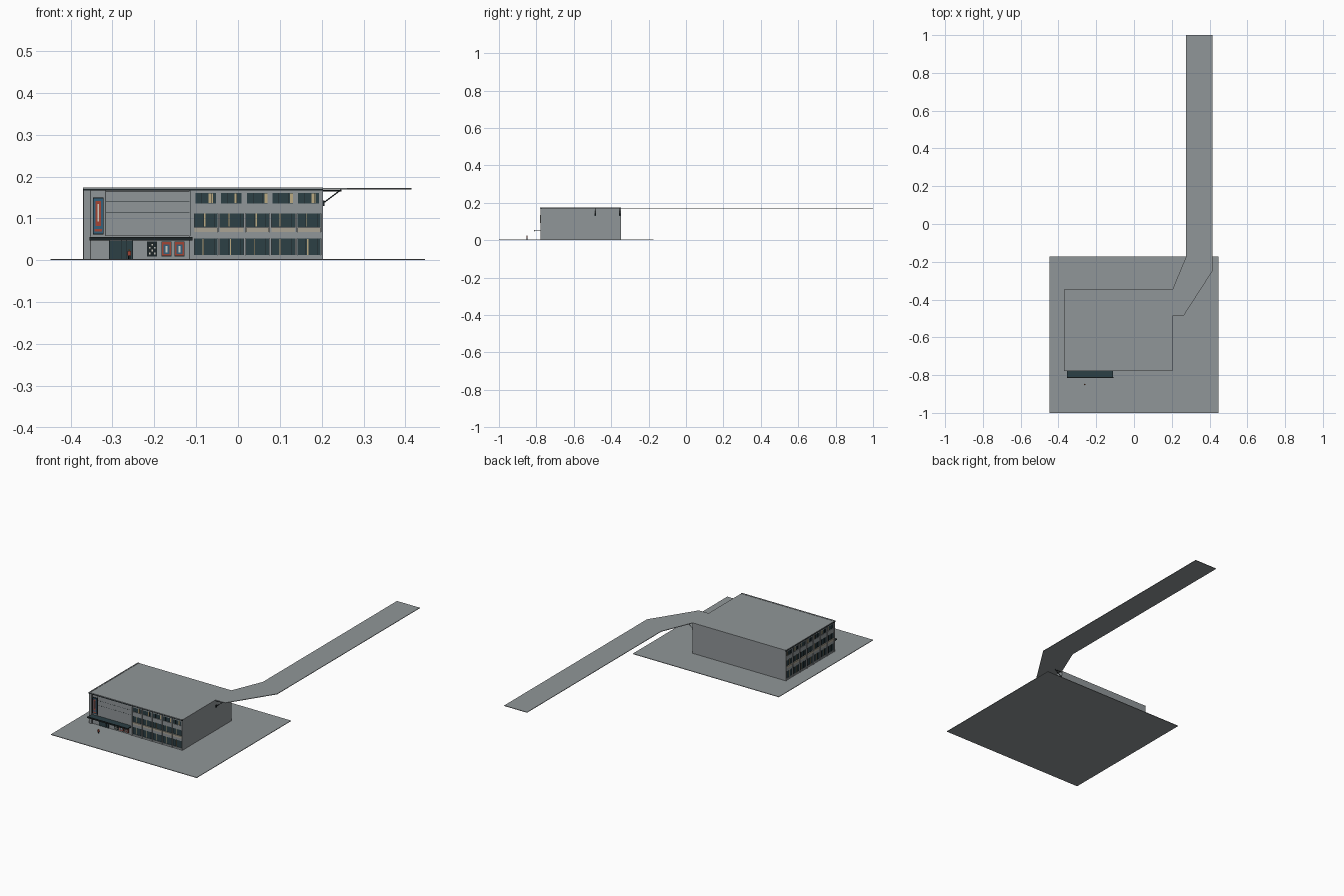
import bpy, bmesh, random
from mathutils import Matrix, Vector

random.seed(4)
if "Cube" in bpy.data.objects:
    bpy.data.objects.remove(bpy.data.objects["Cube"])


def material(name, r, g, b):
    m = bpy.data.materials.new(name)
    m.use_nodes = True
    m.diffuse_color = (r, g, b, 1)
    m.node_tree.nodes["Principled BSDF"].inputs["Base Color"].default_value = (r, g, b, 1)
    return m


GREY = material("concrete grey", .28, .305, .315)
TEAL = material("dark teal glass", .025, .05, .06)
DARK = material("near black trim", .012, .018, .02)
TAN = material("tan curtain", .5, .4, .22)
BEIGE = material("pale beige", .4, .37, .3)
RED = material("brick red", .36, .06, .035)
BLUE = material("poster blue", .035, .12, .2)
CREAM = material("cream", .65, .62, .55)


def finish(name, bm, mat):
    bmesh.ops.recalc_face_normals(bm, faces=bm.faces)
    mesh = bpy.data.meshes.new(name)
    bm.to_mesh(mesh)
    bm.free()
    mesh.materials.append(mat)
    ob = bpy.data.objects.new(name, mesh)
    bpy.context.collection.objects.link(ob)
    return ob


def boxes(name, mat, spans):
    """One object from boxes given as x0, x1, y0, y1, z0, z1."""
    bm = bmesh.new()
    for x0, x1, y0, y1, z0, z1 in spans:
        size = Matrix.Diagonal((abs(x1 - x0), abs(y1 - y0), z1 - z0, 1))
        centre = Matrix.Translation(((x0 + x1) / 2, (y0 + y1) / 2, (z0 + z1) / 2))
        bmesh.ops.create_cube(bm, size=1, matrix=centre @ size)
    return finish(name, bm, mat)


def slab(name, mat, outline, z0, z1):
    bm = bmesh.new()
    face = bm.faces.new([bm.verts.new((x, y, z0)) for x, y in outline])
    top = bmesh.ops.extrude_face_region(bm, geom=[face])["geom"]
    bmesh.ops.translate(bm, vec=(0, 0, z1 - z0),
                        verts=[v for v in top if isinstance(v, bmesh.types.BMVert)])
    return finish(name, bm, mat)


def rods(name, mat, pairs, radius):
    bm = bmesh.new()
    for a, b in pairs:
        a, b = Vector(a), Vector(b)
        turn = (b - a).to_track_quat('Z', 'Y').to_matrix().to_4x4()
        bmesh.ops.create_cone(bm, segments=6, cap_ends=True, radius1=radius, radius2=radius,
                              depth=(b - a).length,
                              matrix=Matrix.Translation((a + b) / 2) @ turn)
    return finish(name, bm, mat)


LEFT, RIGHT, FRONT, BACK, TOP = -.364, .203, -.772, -.348, .172
SPLIT = -.107


def on_front(u0, u1, d0, d1, z0, z1):
    return u0, u1, FRONT - d0, FRONT - d1, z0, z1


def on_side(u0, u1, d0, d1, z0, z1):
    return LEFT - d0, LEFT - d1, u0, u1, z0, z1


# Ground, main block and roof walkway
boxes("ground", GREY, [(-.448, .447, -1, -.173, 0, .003)])
boxes("main_block", GREY, [(LEFT, RIGHT, FRONT, BACK, .001, TOP)])
slab("walkway", GREY, [(RIGHT, BACK), (.275, -.175), (.275, 1), (.415, 1),
                       (.415, -.25), (.262, -.487), (RIGHT, -.487)], .169, TOP)

# Walkway brackets on the wall
brackets, plates = [], []
for y in (-.484, -.353):
    brackets += [((RIGHT, y, .136), (.247, y, .169)), ((RIGHT, y, .166), (.247, y, .166))]
    plates.append((RIGHT, RIGHT + .004, y - .004, y + .004, .13, .143))
rods("walkway_brackets", DARK, brackets, .0015)
boxes("bracket_plates", DARK, plates)


def window_grid(label, place, start, end, count):
    """Three storeys of windows between upright piers."""
    step = (end - start) / count
    parts = {k: [] for k in ("piers", "bands", "glass", "mullions", "curtains", "sills")}
    storeys = [(.012, .052), (.079, .112), (.136, .16)]
    for i in range(count + 1):
        u = start + i * step
        parts["piers"].append(place(u - .0025, u + .0025, 0, .007, .003, .166))
    for z0, z1 in [(.003, .012), (.052, .067), (.112, .136), (.16, .166)]:
        parts["bands"].append(place(start, end, 0, .004, z0, z1))
    for i in range(count):
        u = start + i * step
        parts["sills"].append(place(u + .003, u + step - .003, 0, .005, .067, .078))
        for level, (z0, z1) in enumerate(storeys):
            parts["glass"].append(place(u + .003, u + step - .003, 0, .001, z0, z1))
            splits = (.33, .7) if level == 2 else (.38, .82)
            for f in splits:
                parts["mullions"].append(place(u + f * step - .0006, u + f * step + .0006,
                                               0, .003, z0, z1))
            at = random.choice((.36, .42, .72)) if level < 2 else random.choice((.6, .68, .76))
            width = .05 if level < 2 else random.choice((.1, .16))
            parts["curtains"].append(place(u + at * step, u + (at + width) * step,
                                           0, .002, z0 + .001, z1 - .001))
    # Solid upright strips beside the top-storey glass
        parts["bands"].append(place(u + .88 * step, u + step, 0, .004, .136, .16))
        parts["bands"].append(place(u, u + .08 * step, 0, .004, .136, .16))
    colours = dict(piers=GREY, bands=GREY, glass=TEAL, mullions=DARK, curtains=TAN, sills=BEIGE)
    for key, spans in parts.items():
        boxes(label + "_" + key, colours[key], spans)


window_grid("front", on_front, SPLIT, RIGHT - .0025, 5)
window_grid("side", on_side, FRONT, BACK - .0025, 7)

# Dark roof edge on the two detailed sides
boxes("roof_edge", DARK, [on_front(LEFT - .006, RIGHT, 0, .007, .166, .171),
                          on_side(FRONT - .007, BACK, 0, .007, .166, .171)])
boxes("roof_edge_cap", GREY, [on_front(LEFT - .006, RIGHT, 0, .0075, .1705, .1735),
                              on_side(FRONT - .0075, BACK, 0, .0065, .1705, .1735)])

# Blank wall above the entrance, with panel joints
boxes("entrance_piers", GREY, [on_front(LEFT - .005, -.352, 0, .007, .003, .166),
                               on_front(-.116, SPLIT, 0, .005, .003, .166)])
boxes("wall_panels", GREY, [on_front(-.316, -.116, 0, .005, z0, z1)
                            for z0, z1 in ((.058, .1145), (.1155, .1405), (.1415, .164))])
boxes("panel_joints", DARK, [on_front(-.316, -.116, 0, .0052, z, z + .001)
                             for z in (.1145, .1405, .164)]
      + [on_front(u, u + .0012, 0, .0052, .058, .166) for u in (-.352, -.317, -.115)])

# Upright banner
boxes("banner_frame", DARK, [on_front(-.347, -.321, 0, .005, .062, .15)])
boxes("banner_field", BLUE, [on_front(-.345, -.323, 0, .006, .064, .148)])
boxes("banner_inner", RED, [on_front(-.340, -.328, 0, .007, .082, .142),
                            on_front(-.343, -.325, 0, .007, .068, .074)])
boxes("banner_stripe", CREAM, [on_front(-.3355, -.3325, 0, .008, .092, .134)])

# Entrance canopy and doors
boxes("canopy", TEAL, [on_front(-.354, -.11, 0, .041, .048, .053)])
boxes("canopy_rim", DARK, [on_front(-.355, -.109, .039, .042, .0475, .0555)])
boxes("entrance_glass", TEAL, [on_front(-.307, -.252, 0, .002, .003, .046)])
boxes("entrance_frame", DARK, [on_front(u, u + .0012, 0, .004, .003, .047)
                               for u in (-.352, -.308, -.28, -.266, -.252, -.117)])

# Poster cases beside the doors
poster_starts = (-.217, -.183, -.152)
boxes("poster_frames", DARK, [on_front(u, u + .024, 0, .003, .009, .045)
                              for u in poster_starts])
boxes("red_posters", RED, [on_front(u + .001, u + .023, 0, .004, .011, .043)
                           for u in poster_starts[1:]])
boxes("poster_pictures", BLUE, [on_front(u + .005, u + .019, 0, .005, .015, .038)
                                for u in poster_starts[1:]])
boxes("poster_highlights", CREAM, [on_front(u + .010, u + .014, 0, .006, .018, .034)
                                   for u in poster_starts[1:]])
spots = [(c, r) for c in range(3) for r in range(4) if (c + r) % 2 == 0]
boxes("notice_spots", CREAM, [on_front(-.213 + c * .006, -.209 + c * .006, 0, .004,
                                       .014 + r * .007, .018 + r * .007) for c, r in spots])

# Small standing figure in front of the doors
FX, FY = -.26, -.85
boxes("figure_legs", DARK, [(FX + s - .0012, FX + s + .0012, FY - .0015, FY + .0015, .003, .013)
                            for s in (-.0018, .0018)])
boxes("figure_coat", RED, [(FX - .004, FX + .004, FY - .002, FY + .002, .011, .022)])
bm = bmesh.new()
bmesh.ops.create_icosphere(bm, subdivisions=1, radius=.0025,
                           matrix=Matrix.Translation((FX, FY, .0245)))
finish("figure_head", bm, TAN)
